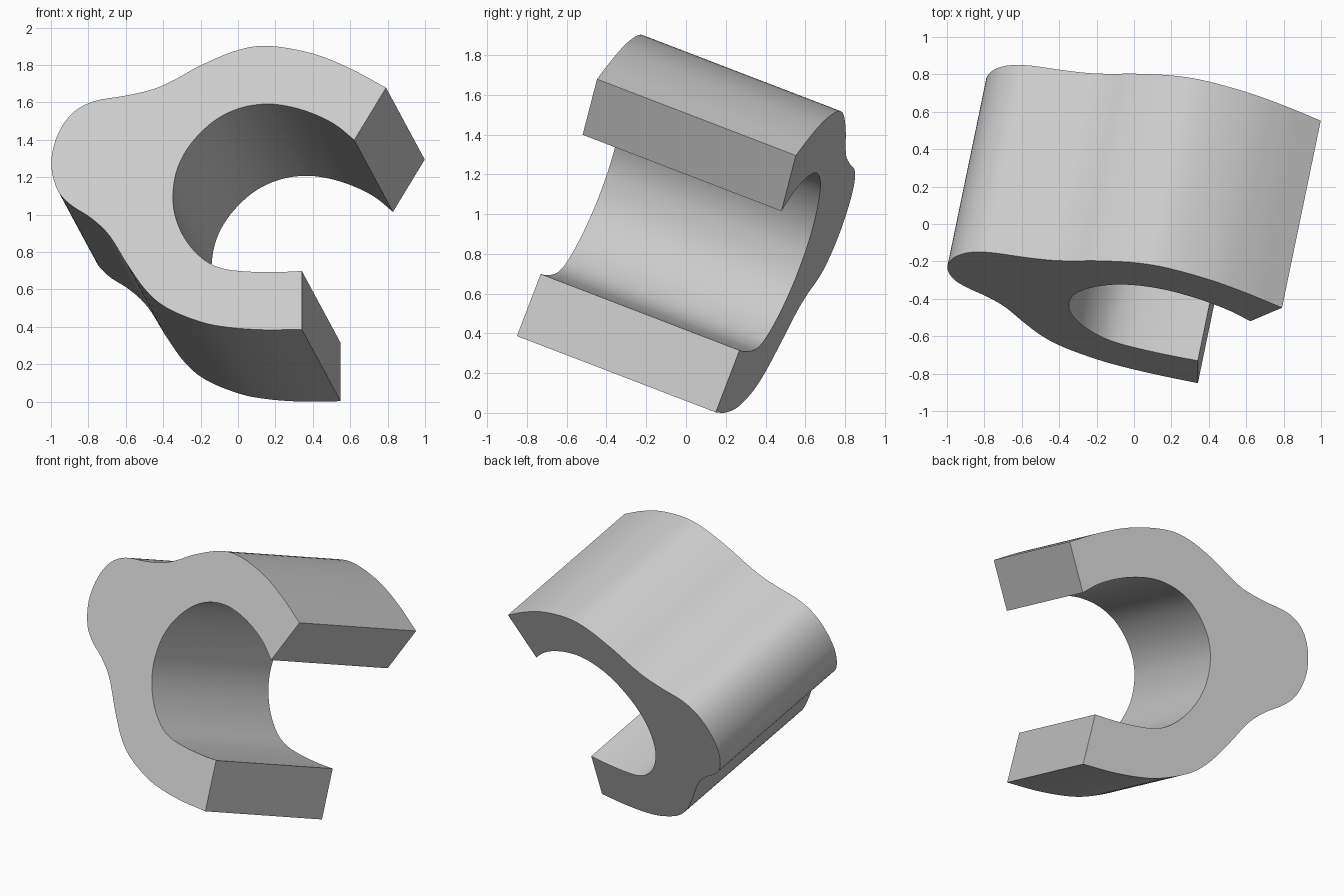
import bpy, bmesh
from mathutils import Vector

if "Cube" in bpy.data.objects:
    bpy.data.objects.remove(bpy.data.objects["Cube"])

# Front outline as seen from the front (x, z)
OUTER = [(0.79, 1.68), (0.6, 1.782), (0.4, 1.862), (0.17, 1.903), (0, 1.882), (-0.2, 1.80),
         (-0.33, 1.728), (-0.45, 1.674), (-0.6, 1.638), (-0.77, 1.608), (-0.885, 1.545),
         (-0.965, 1.43), (-1.0, 1.28), (-0.97, 1.14), (-0.9, 1.057), (-0.787, 0.983),
         (-0.69, 0.89), (-0.587, 0.725), (-0.487, 0.588), (-0.377, 0.5), (-0.207, 0.43),
         (-0.06, 0.4), (0.13, 0.386), (0.34, 0.388)]
INNER = [(0.34, 0.70), (0.2, 0.694), (0.05, 0.697), (-0.08, 0.713), (-0.18, 0.758),
         (-0.27, 0.85), (-0.33, 0.97), (-0.35, 1.1), (-0.325, 1.25), (-0.25, 1.385),
         (-0.13, 1.502), (0, 1.568), (0.14, 1.593), (0.27, 1.58), (0.4, 1.541),
         (0.52, 1.481), (0.62, 1.40)]
AXIS = Vector((0.207, 1.0, -0.384))  # tilted extrusion direction


def smooth_curve(points, steps=5):
    """Catmull-Rom curve through the points."""
    p = [Vector(q) for q in points]
    p = [2 * p[0] - p[1]] + p + [2 * p[-1] - p[-2]]
    out = []
    for a, b, c, d in zip(p, p[1:], p[2:], p[3:]):
        for i in range(steps):
            t = i / steps
            out.append(0.5 * (2 * b + (c - a) * t + (2 * a - 5 * b + 4 * c - d) * t * t
                              + (3 * b - a - 3 * c + d) * t ** 3))
    return out + [p[-2]]


# Open clip: profile laid on the tilted plane, extruded along its normal
bm = bmesh.new()
profile = smooth_curve(OUTER) + smooth_curve(INNER)
front = [bm.verts.new((x, -0.925 - AXIS.x * x - AXIS.z * z, z)) for x, z in profile]
cap = bm.faces.new(front)
result = bmesh.ops.extrude_face_region(bm, geom=[cap], use_keep_orig=True)
moved = [g for g in result["geom"] if isinstance(g, bmesh.types.BMVert)]
bmesh.ops.translate(bm, verts=moved, vec=AXIS)
bmesh.ops.recalc_face_normals(bm, faces=bm.faces)

# Centre and stand on the ground
lo = [min(v.co[i] for v in bm.verts) for i in range(3)]
hi = [max(v.co[i] for v in bm.verts) for i in range(3)]
bmesh.ops.translate(bm, verts=bm.verts,
                    vec=(-(lo[0] + hi[0]) / 2, -(lo[1] + hi[1]) / 2, -lo[2]))

mesh = bpy.data.meshes.new("open_clip")
bm.to_mesh(mesh)
bm.free()
clip = bpy.data.objects.new("open_clip", mesh)
bpy.context.collection.objects.link(clip)
bpy.context.view_layer.objects.active = clip
clip.select_set(True)
bpy.ops.object.shade_smooth_by_angle(angle=0.5)
